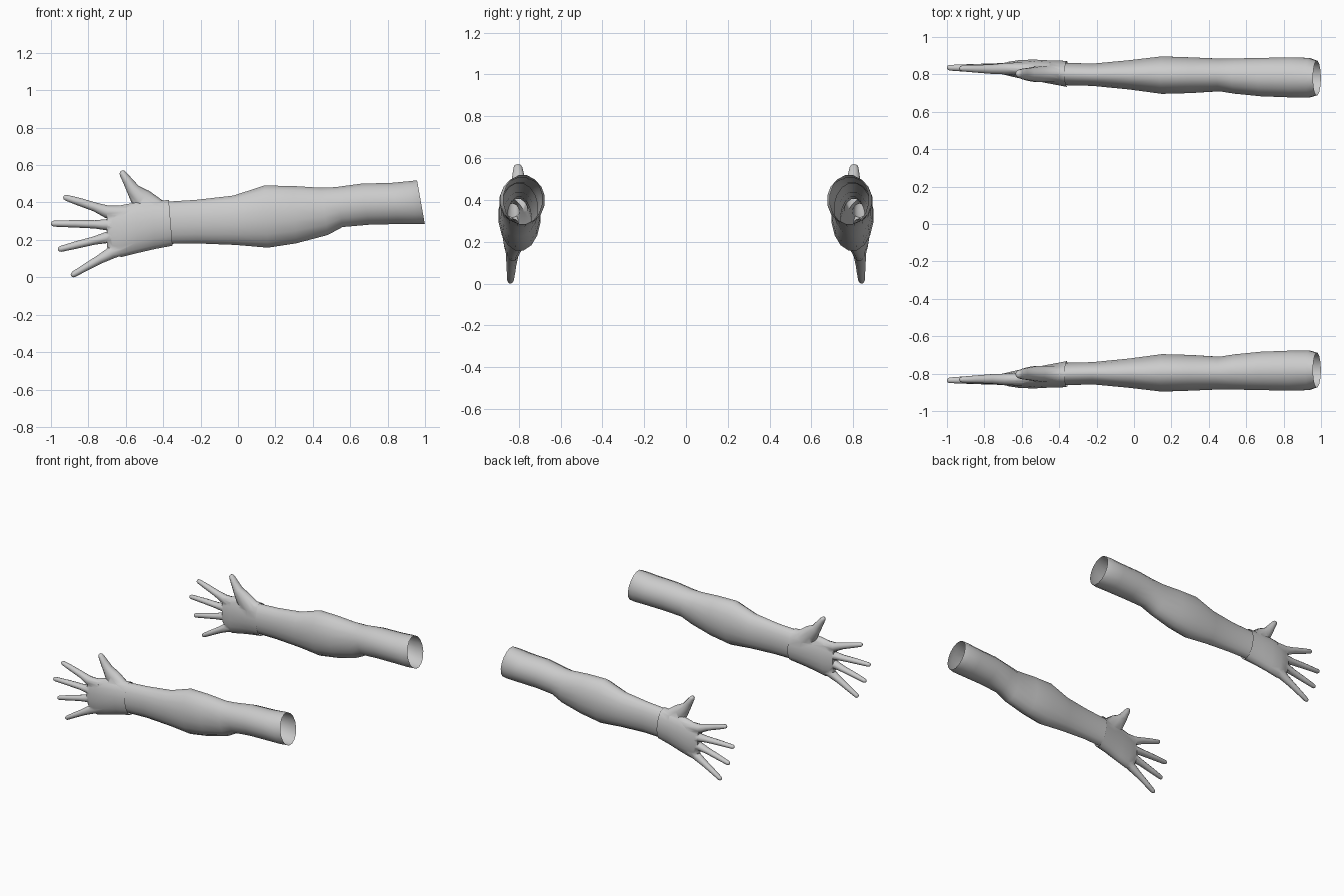
import bpy, bmesh, math
from mathutils import Vector


def loft(name, rings, sides, cap_start=True, cap_end=True):
    """Skin rings given as (centre, half-axis u, half-axis v)."""
    bm = bmesh.new()
    loops = []
    for c, u, v in rings:
        loop = []
        for i in range(sides):
            a = 2 * math.pi * (i + 0.5) / sides
            loop.append(bm.verts.new(Vector(c) + Vector(u) * math.cos(a) + Vector(v) * math.sin(a)))
        loops.append(loop)
    for a, b in zip(loops, loops[1:]):
        for i in range(sides):
            j = (i + 1) % sides
            bm.faces.new((a[i], a[j], b[j], b[i]))
    if cap_start:
        bm.faces.new(loops[0])
    if cap_end:
        bm.faces.new(loops[-1])
    bmesh.ops.recalc_face_normals(bm, faces=bm.faces)
    mesh = bpy.data.meshes.new(name)
    bm.to_mesh(mesh)
    bm.free()
    ob = bpy.data.objects.new(name, mesh)
    bpy.context.collection.objects.link(ob)
    return ob


def sections(rows):
    """Rows of x, y outer, y inner, z low, z high, lean -> rings."""
    return [((x, (y0 + y1) / 2, (z0 + z1) / 2), (0, (y1 - y0) / 2 * 1.01, 0),
             (-lean, 0, (z1 - z0) / 2 * 1.01)) for x, y0, y1, z0, z1, lean in rows]


def digit(name, points, sides=10):
    """Tapered finger along points of x, y, z, radius in xz, radius in y."""
    pts = [Vector(p[:3]) for p in points]
    d = (pts[-1] - pts[-2]).normalized()
    rows = list(zip(pts, [p[3] for p in points], [p[4] for p in points]))
    tip, rw, ry = rows[-1]
    # rounded fingertip
    rows[-1] = (tip - d * rw * 1.0, rw, ry)
    rows += [(tip - d * rw * 0.3, rw * 0.75, ry * 0.75), (tip, rw * 0.3, ry * 0.3)]
    rings = []
    for i, (p, w, h) in enumerate(rows):
        t = rows[min(i + 1, len(rows) - 1)][0] - rows[max(i - 1, 0)][0]
        n = Vector((-t.z, 0, t.x)).normalized()
        rings.append((p, (0, h, 0), n * w))
    return loft(name, rings, sides)


def finish(ob, angle):
    bpy.ops.object.select_all(action='DESELECT')
    bpy.context.view_layer.objects.active = ob
    ob.select_set(True)
    bpy.ops.object.shade_smooth_by_angle(angle=math.radians(angle))
    m = ob.modifiers.new("other_side", 'MIRROR')
    m.use_axis = (False, True, False)
    m.use_mirror_merge = False


# open-ended arm tube
arm = loft("arm", sections([
    (-0.38, -0.863, -0.742, 0.178, 0.405, 0.01),
    (-0.22, -0.858, -0.738, 0.180, 0.415, 0.005),
    (-0.02, -0.877, -0.718, 0.172, 0.438, 0.005),
    (0.15, -0.897, -0.695, 0.157, 0.492, 0.01),
    (0.30, -0.892, -0.699, 0.180, 0.490, 0.01),
    (0.46, -0.885, -0.709, 0.225, 0.480, 0.02),
    (0.54, -0.886, -0.696, 0.268, 0.483, 0.02),
    (0.68, -0.889, -0.682, 0.280, 0.502, 0.02),
    (0.84, -0.892, -0.676, 0.284, 0.506, 0.02),
    (0.935, -0.889, -0.675, 0.284, 0.515, 0.02),
    (0.978, -0.873, -0.688, 0.285, 0.520, 0.021),
]), 16, False, False)

# palm with the glove cuff
hand = loft("hand", sections([
    (-0.36, -0.873, -0.733, 0.168, 0.414, 0.01),
    (-0.45, -0.875, -0.750, 0.150, 0.410, 0.005),
    (-0.54, -0.880, -0.767, 0.128, 0.402, 0),
    (-0.62, -0.876, -0.780, 0.108, 0.388, 0),
    (-0.67, -0.868, -0.792, 0.112, 0.372, 0),
    (-0.70, -0.858, -0.800, 0.160, 0.350, 0),
]), 16)

# fingers and thumb
digits = [
    digit("index_finger", [(-0.60, -0.830, 0.338, 0.045, 0.036), (-0.70, -0.830, 0.350, 0.034, 0.031),
                           (-0.765, -0.828, 0.376, 0.024, 0.026), (-0.85, -0.830, 0.404, 0.021, 0.021),
                           (-0.933, -0.832, 0.430, 0.016, 0.016)]),
    digit("middle_finger", [(-0.60, -0.832, 0.278, 0.040, 0.038), (-0.70, -0.831, 0.281, 0.030, 0.032),
                            (-0.765, -0.830, 0.283, 0.022, 0.027), (-0.87, -0.833, 0.286, 0.020, 0.022),
                            (-1.0, -0.836, 0.287, 0.016, 0.016)]),
    digit("ring_finger", [(-0.60, -0.832, 0.235, 0.040, 0.038), (-0.70, -0.832, 0.213, 0.030, 0.031),
                          (-0.77, -0.832, 0.196, 0.022, 0.026), (-0.86, -0.835, 0.174, 0.020, 0.021),
                          (-0.962, -0.838, 0.148, 0.016, 0.016)]),
    digit("little_finger", [(-0.58, -0.830, 0.180, 0.045, 0.035), (-0.675, -0.832, 0.132, 0.033, 0.030),
                            (-0.74, -0.835, 0.096, 0.024, 0.025), (-0.81, -0.837, 0.056, 0.020, 0.021),
                            (-0.892, -0.840, 0.008, 0.016, 0.016)]),
    digit("thumb", [(-0.43, -0.805, 0.350, 0.065, 0.048), (-0.515, -0.800, 0.415, 0.062, 0.044),
                    (-0.560, -0.800, 0.467, 0.036, 0.036), (-0.590, -0.802, 0.515, 0.026, 0.030),
                    (-0.625, -0.804, 0.568, 0.019, 0.022)]),
]
for d in digits:
    m = hand.modifiers.new("join", 'BOOLEAN')
    m.operation = 'UNION'
    m.solver = 'EXACT'
    m.object = d
    bpy.context.view_layer.objects.active = hand
    bpy.ops.object.modifier_apply(modifier=m.name)
    bpy.data.objects.remove(d)

# open the cuff
bm = bmesh.new()
bm.from_mesh(hand.data)
cuff = [f for f in bm.faces if f.normal.x > 0.9 and f.calc_center_median().x > -0.38]
bmesh.ops.delete(bm, geom=cuff, context='FACES')
bm.to_mesh(hand.data)
bm.free()

finish(arm, 40)
finish(hand, 50)
